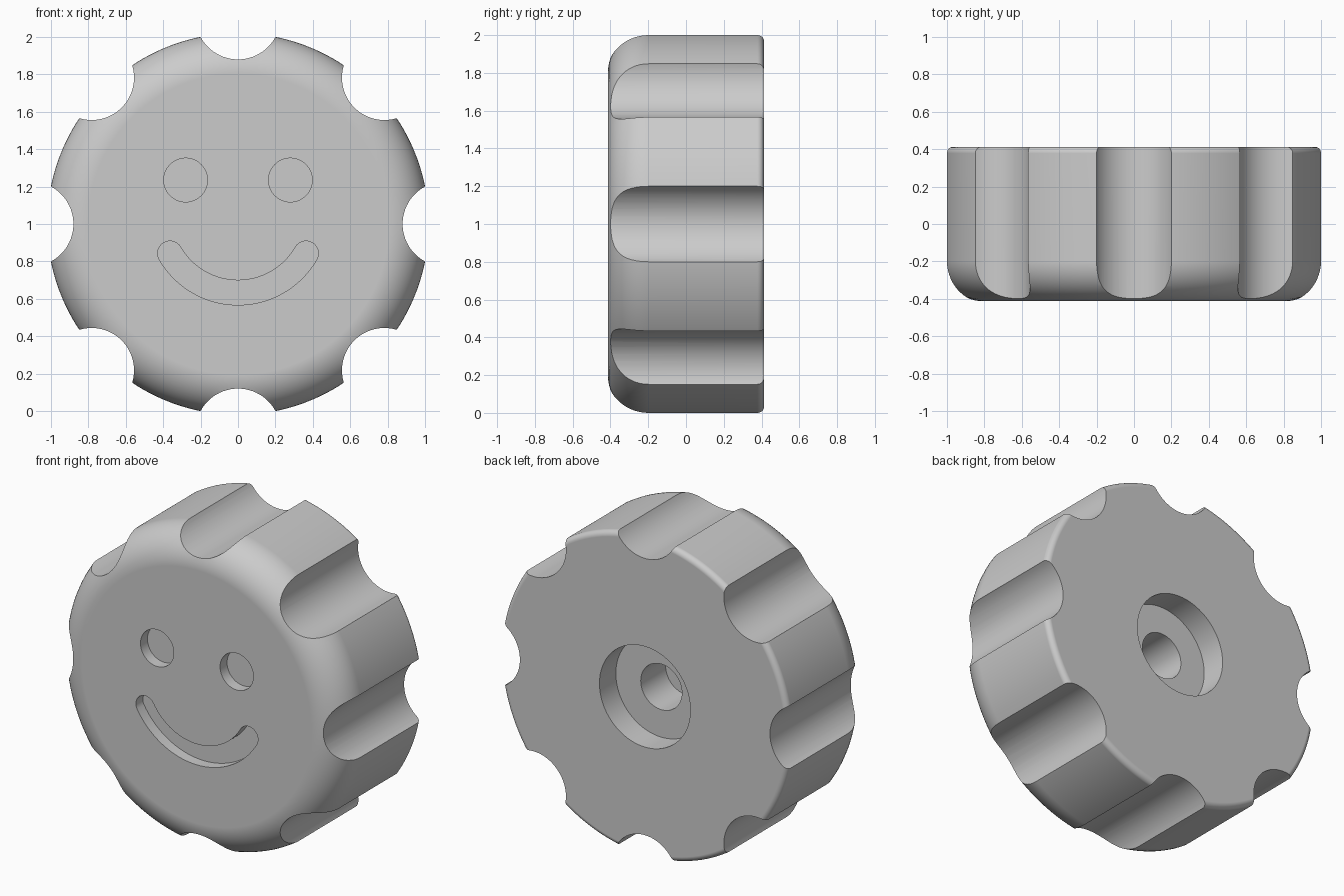
import bpy
import bmesh
from math import sin, cos, pi, radians
from mathutils import Matrix, Vector

if "Cube" in bpy.data.objects:
    bpy.data.objects.remove(bpy.data.objects["Cube"], do_unlink=True)

FRONT, BACK = -0.413, 0.413
RADIUS, CENTRE_Z = 1.02, 1.0

grey = bpy.data.materials.new("plain grey")
grey.use_nodes = True
grey.diffuse_color = (0.6, 0.6, 0.6, 1)
grey.node_tree.nodes["Principled BSDF"].inputs["Base Color"].default_value = (0.6, 0.6, 0.6, 1)


def finish(bm, name):
    bmesh.ops.recalc_face_normals(bm, faces=bm.faces)
    mesh = bpy.data.meshes.new(name)
    bm.to_mesh(mesh)
    bm.free()
    mesh.materials.append(grey)
    obj = bpy.data.objects.new(name, mesh)
    bpy.context.collection.objects.link(obj)
    return obj


def cylinder(name, x, z, radius, y0, y1, sides=64):
    """Cylinder running front to back between y0 and y1."""
    bm = bmesh.new()
    place = Matrix.Translation((x, (y0 + y1) / 2, z)) @ Matrix.Rotation(pi / 2, 4, 'X')
    bmesh.ops.create_cone(bm, cap_ends=True, segments=sides, radius1=radius,
                          radius2=radius, depth=y1 - y0, matrix=place)
    return finish(bm, name)


def arc(cx, cy, radius, start, end, steps):
    """Points on an arc, angles in degrees."""
    angles = [radians(start + (end - start) * i / steps) for i in range(steps + 1)]
    return [(cx + radius * cos(a), cy + radius * sin(a)) for a in angles]


# Round body: profile with a wide front fillet and a small back fillet
def make_body():
    big, small = 0.215, 0.035
    profile = arc(RADIUS - big, FRONT + big, big, -90, 0, 14)
    profile += arc(RADIUS - small, BACK - small, small, 0, 90, 6)
    bm = bmesh.new()
    verts = [bm.verts.new((r, y, CENTRE_Z)) for r, y in profile]
    edges = [bm.edges.new(pair) for pair in zip(verts, verts[1:])]
    bmesh.ops.spin(bm, geom=verts + edges, cent=(0, 0, CENTRE_Z), axis=(0, 1, 0),
                   angle=2 * pi, steps=144)
    bmesh.ops.remove_doubles(bm, verts=bm.verts, dist=0.0001)
    rims = [e for e in bm.edges if e.is_boundary]
    bmesh.ops.holes_fill(bm, edges=rims, sides=0)
    return finish(bm, "knob_body")


# Smile recess: curved band with round ends
def make_smile(depth):
    mid, half, cz = 0.42, 0.066, 1.053
    ends = [(mid * cos(radians(a)), cz + mid * sin(radians(a))) for a in (210, 330)]
    outline = arc(0, cz, mid + half, 210, 330, 40)
    outline += arc(*ends[1], half, 330, 510, 14)[1:-1]
    outline += arc(0, cz, mid - half, 330, 210, 40)
    outline += arc(*ends[0], half, 30, 210, 14)[1:-1]
    bm = bmesh.new()
    face = bm.faces.new([bm.verts.new((x, FRONT - 0.1, z)) for x, z in outline])
    new = bmesh.ops.extrude_face_region(bm, geom=[face])["geom"]
    moved = [v for v in new if isinstance(v, bmesh.types.BMVert)]
    bmesh.ops.translate(bm, verts=moved, vec=Vector((0, 0.1 + depth, 0)))
    return finish(bm, "smile_cutter")


body = make_body()
cutters = [make_smile(0.07)]

# Eye recesses
for side, x in (("left", 0.28), ("right", -0.28)):
    cutters.append(cylinder(side + "_eye_cutter", x, 1.235, 0.117, FRONT - 0.1, FRONT + 0.07))

# Eight finger grooves around the rim
for i in range(8):
    a = i * pi / 4
    cutters.append(cylinder("groove_cutter", 1.107 * cos(a), CENTRE_Z + 1.107 * sin(a),
                            0.227, FRONT - 0.1, BACK + 0.1, 72))

# Stepped shaft hole in the back
cutters.append(cylinder("counterbore_cutter", 0, CENTRE_Z, 0.32, BACK - 0.165, BACK + 0.1, 96))
cutters.append(cylinder("shaft_hole_cutter", 0, CENTRE_Z, 0.145, BACK - 0.415, BACK + 0.05))

for cutter in cutters:
    cutter.hide_render = True
    cut = body.modifiers.new(cutter.name, 'BOOLEAN')
    cut.operation = 'DIFFERENCE'
    cut.solver = 'EXACT'
    cut.object = cutter

# Bake the cuts and drop the cutters
graph = bpy.context.evaluated_depsgraph_get()
baked = bpy.data.meshes.new_from_object(body.evaluated_get(graph))
body.modifiers.clear()
body.data = baked
baked.name = "knob_body"
for cutter in cutters:
    bpy.data.objects.remove(cutter, do_unlink=True)

# Smooth shading with crisp groove and recess edges
for other in bpy.context.selected_objects:
    other.select_set(False)
body.select_set(True)
bpy.context.view_layer.objects.active = body
bpy.ops.object.shade_smooth_by_angle(angle=radians(30))
weighted = body.modifiers.new("even_shading", 'WEIGHTED_NORMAL')
weighted.keep_sharp = True
